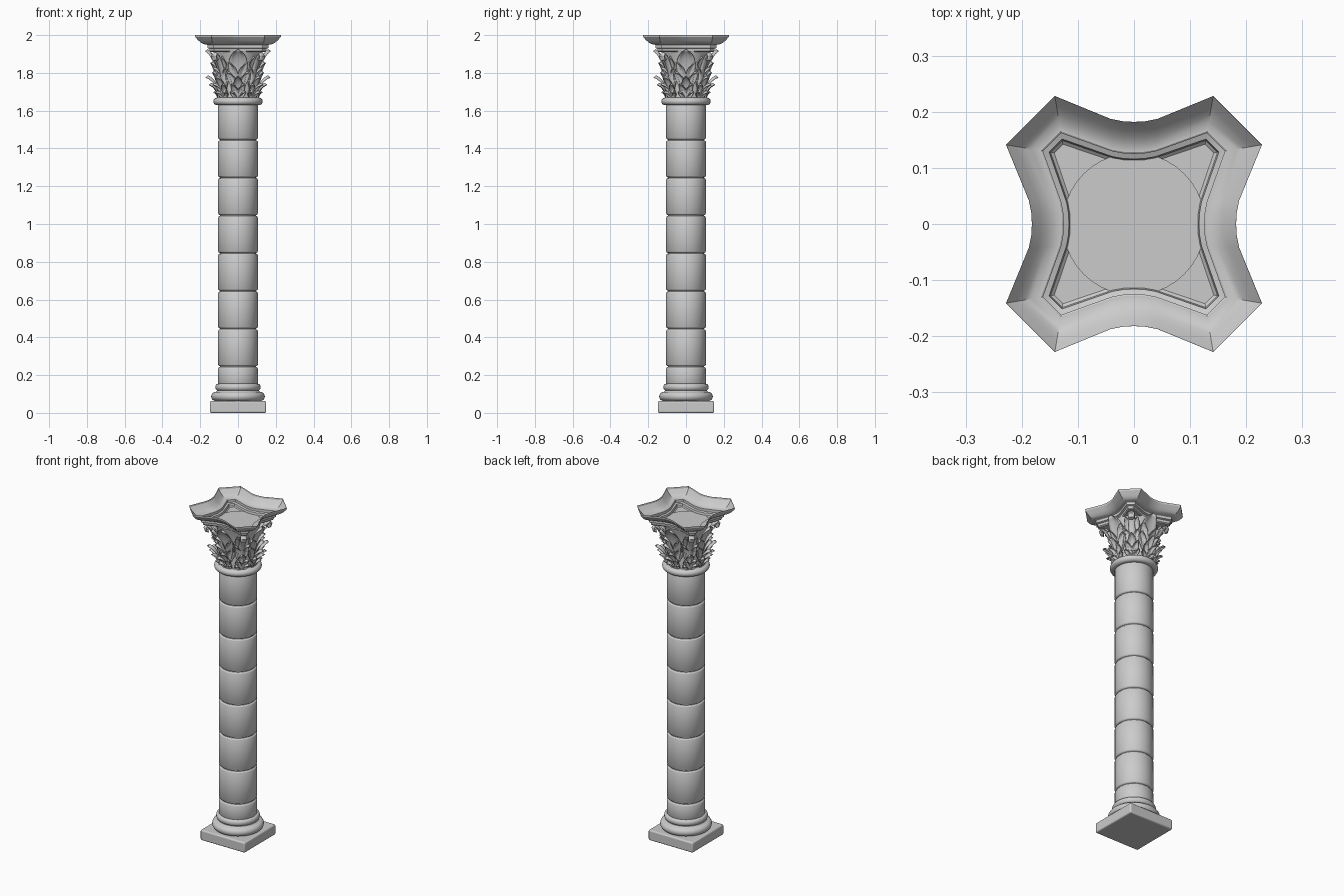
import bpy, bmesh
from math import sin, cos, pi, radians

if "Cube" in bpy.data.objects:
    bpy.data.objects.remove(bpy.data.objects["Cube"])

def make(name, verts, faces, angle=40):
    me = bpy.data.meshes.new(name)
    me.from_pydata(verts, [], faces)
    bm = bmesh.new()
    bm.from_mesh(me)
    bmesh.ops.recalc_face_normals(bm, faces=bm.faces)
    bm.to_mesh(me)
    bm.free()
    ob = bpy.data.objects.new(name, me)
    bpy.context.collection.objects.link(ob)
    smooth(ob, angle)
    return ob

def smooth(ob, angle=40):
    bpy.ops.object.select_all(action='DESELECT')
    bpy.context.view_layer.objects.active = ob
    ob.select_set(True)
    bpy.ops.object.shade_smooth_by_angle(angle=radians(angle))

def loft(name, rings, caps=True, angle=40):
    n = len(rings[0])
    verts = [p for r in rings for p in r]
    faces = [(k*n+i, k*n+(i+1) % n, (k+1)*n+(i+1) % n, (k+1)*n+i)
             for k in range(len(rings)-1) for i in range(n)]
    faces.append(tuple(range((len(rings)-1)*n, len(rings)*n)))
    if caps:
        faces.append(tuple(range(n)))
    return make(name, verts, faces, angle)

def lathe(name, profile, n=40):
    return loft(name, [[(r*cos(2*pi*i/n), r*sin(2*pi*i/n), z) for i in range(n)]
                       for r, z in profile])

def bulge(r, z, dr, dz, steps=10):
    return [(r+dr*cos(t), z+dz*sin(t))
            for t in [-pi/2+pi*k/steps for k in range(steps+1)]]

# Square plinth
bpy.ops.mesh.primitive_cube_add(size=1, location=(0, 0, .031))
plinth = bpy.context.object
plinth.name = "plinth"
plinth.scale = (.298, .298, .062)
bpy.ops.object.transform_apply(location=False, rotation=False, scale=True)
bev = plinth.modifiers.new("bevel", 'BEVEL')
bev.width, bev.segments = .008, 3
smooth(plinth)

# Round base mouldings
lathe("base_mouldings", [(.12, .055)] + bulge(.118, .087, .024, .024)
      + [(.115, .113), (.112, .118)] + bulge(.106, .136, .014, .018) + [(.1, .158)])

# Shaft of stacked drums
def drum(z0, z1, r=.105, c=.008):
    return [(r-.009, z0), (r-.003, z0+.003), (r, z0+c), (r, z1-c), (r-.003, z1-.003), (r-.009, z1)]
prof = drum(.14, .243)
for k in range(7):
    prof += drum(.247+.2*k, .443+.2*k if k < 6 else 1.645)
    if k == 6:
        prof = prof[:-6] + drum(1.447, 1.645)
lathe("shaft_drums", prof)

# Neck ring and bell of the capital
lathe("neck_ring", [(.09, 1.628)] + bulge(.11, 1.649, .021, .02) + [(.09, 1.67)])
lathe("bell", [(.1, 1.66), (.098, 1.72), (.1, 1.79), (.108, 1.85), (.12, 1.89), (.127, 1.915)])

# Curled spoon-shaped leaf lobes, a0/a1 = base and tip bearing
NU, NV = 6, 10
def lobe(verts, faces, a0, a1, z0, z1, w, r0, out, cup=.012, p=2.6):
    base = len(verts)
    for j in range(NV+1):
        v = j/NV
        a = a0+(a1-a0)*v
        r = r0+out*v**p
        z = z0+(z1-z0)*(v-.12*v**5)/.88
        half = w*(.35+.65*sin(pi*min(1, v/1.3)))*max(.08, 1-v**5)**.5
        for i in range(NU+1):
            u = i/NU*2-1
            s, rr = u*half, r+cup*(u*u-.5)*v
            verts.append((rr*cos(a)-s*sin(a), rr*sin(a)+s*cos(a), z-.01*u*u*v))
    for j in range(NV):
        for i in range(NU):
            q = base+j*(NU+1)+i
            faces.append((q, q+1, q+NU+2, q+NU+1))

def leaves(name, bearings, lobes):
    verts, faces = [], []
    for b in bearings:
        for da0, da1, *rest in lobes:
            for s in ((1, -1) if da1 else (1,)):
                lobe(verts, faces, b+s*da0, b+s*da1, *rest)
    ob = make(name, verts, faces, 60)
    sol = ob.modifiers.new("thickness", 'SOLIDIFY')
    sol.thickness, sol.offset = .004, 0
    return ob

sides = [k*pi/2 for k in range(4)]
corners = [b+pi/4 for b in sides]
leaves("lower_leaves", sides + corners, [
    (0, 0, 1.66, 1.785, .024, .105, .06),
    (.04, .22, 1.66, 1.745, .017, .106, .045),
    (.08, .3, 1.66, 1.705, .013, .107, .022)])
leaves("upper_leaves", sides, [
    (0, 0, 1.7, 1.925, .052, .105, .062),
    (.1, .36, 1.7, 1.86, .03, .106, .042),
    (.1, .42, 1.7, 1.81, .024, .106, .036)])
leaves("corner_leaves", corners, [
    (.03, .2, 1.72, 1.89, .022, .106, .05),
    (.05, .3, 1.7, 1.83, .02, .106, .035)])

# Corner stalks rising into scrolls below the abacus corners
path = [(.106, 1.70), (.109, 1.76), (.118, 1.81), (.138, 1.855), (.158, 1.89),
        (.174, 1.9), (.182, 1.888), (.177, 1.872), (.165, 1.87)]
for k, b in enumerate(corners):
    rings = []
    for j, (r, z) in enumerate(path):
        a, h = (path[max(j-1, 0)], path[min(j+1, len(path)-1)])
        dr, dz = h[0]-a[0], h[1]-a[1]
        L = (dr*dr+dz*dz)**.5
        nr, nz = dz/L, -dr/L
        ring = []
        for i in range(12):
            t = 2*pi*i/12
            s, d = .018*cos(t), .009*sin(t)
            rr = r+nr*d
            ring.append((rr*cos(b)-s*sin(b), rr*sin(b)+s*cos(b), z+nz*d))
        rings.append(ring)
    loft("corner_scroll_%d" % (k+1), rings)

# Concave-sided abacus, an open dish with a flared rim
def outline(t, z):
    # t: 0 = inner step, 1 = outer rim
    mid, cx, cy = .125+.057*t, .13+.011*t, .162+.066*t
    ring = []
    for k in range(4):
        c, s = cos(k*pi/2), sin(k*pi/2)
        for f in (-1, -.3, -.15, 0, .15, .3, 1):
            x = f*cx
            g = {0: 0, .15: .025, .3: .12, 1: 1}[abs(f)]
            y = -(mid+(cy-mid)*g)
            ring.append((x*c-y*s, x*s+y*c, z))
    return ring

cove = [(sin(pi/2*q/6), 1-cos(pi/2*q/6)) for q in range(7)]
rings = [outline(1, 2.0), outline(.98, 1.99)]
rings += [outline(.05+.9*(1-a), 1.95+.038*(1-a)**2) for a, _ in cove]
rings += [outline(0, 1.948), outline(0, 1.932), outline(-.16, 1.928),
          outline(-.2, 1.915), outline(-.3, 1.91)]
loft("abacus", rings, caps=False, angle=30)
